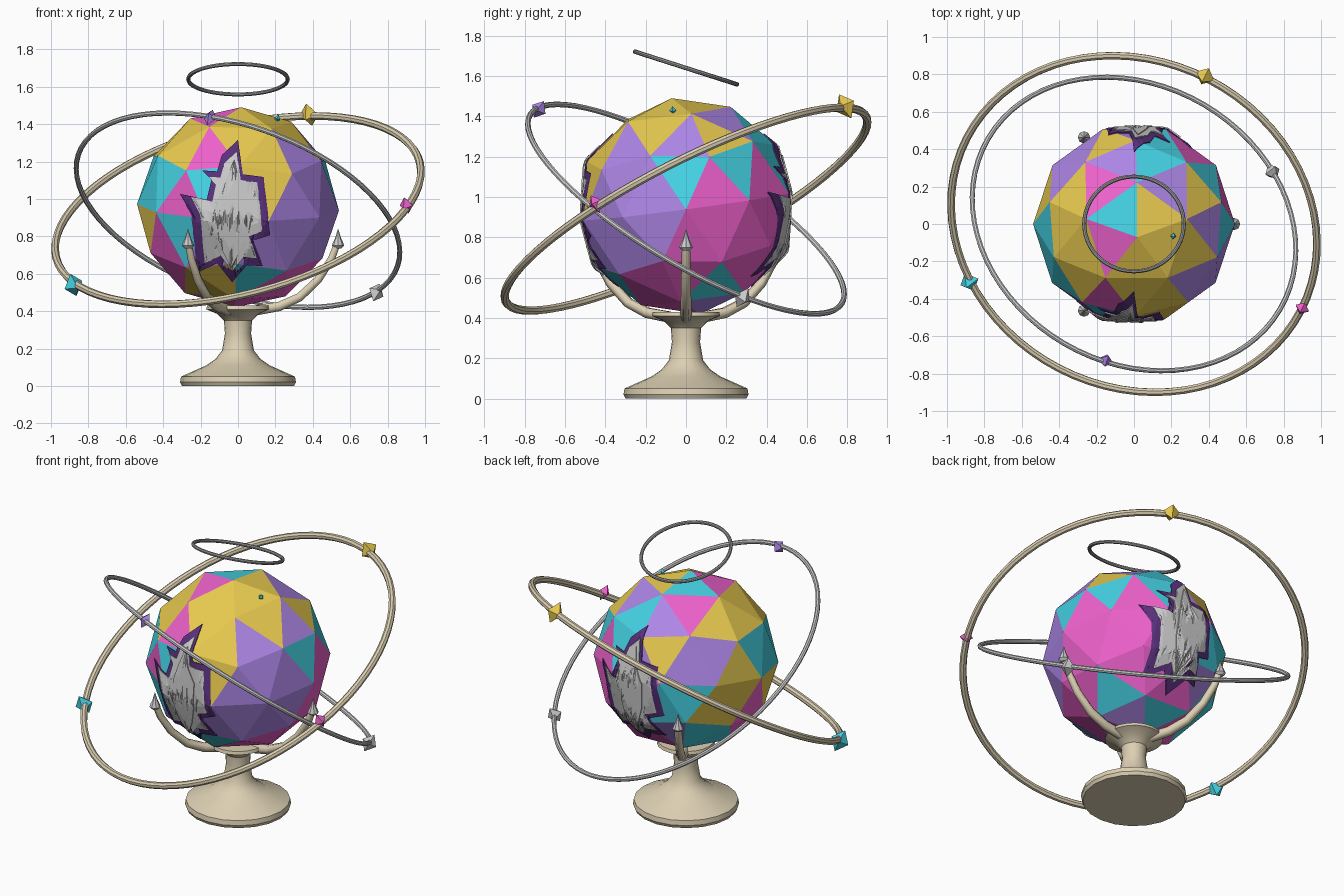
import bpy, bmesh, math
from mathutils import Vector, Matrix
from mathutils.bvhtree import BVHTree

if "Cube" in bpy.data.objects:
    bpy.data.objects.remove(bpy.data.objects["Cube"])

C = Vector((0, 0, 0.955))   # globe centre
R = 0.54                    # globe radius


def material(name, rgb):
    m = bpy.data.materials.new(name)
    m.diffuse_color = (*rgb, 1)
    m.use_nodes = True
    m.node_tree.nodes["Principled BSDF"].inputs["Base Color"].default_value = m.diffuse_color
    return m


TAN = material("tan", (0.72, 0.63, 0.45))
SILVER = material("silver", (0.6, 0.6, 0.62))
DARK = material("dark_grey", (0.33, 0.33, 0.34))
WHITE = material("pale", (0.78, 0.78, 0.8))
PLUM = material("plum", (0.1, 0.03, 0.2))
YELLOW = material("yellow", (0.82, 0.6, 0.08))
PURPLE = material("purple", (0.42, 0.24, 0.8))
PINK = material("pink", (0.85, 0.12, 0.6))
CYAN = material("cyan", (0.06, 0.65, 0.78))


def mesh_object(name, verts, faces, mats, smooth=False):
    me = bpy.data.meshes.new(name)
    me.from_pydata([tuple(v) for v in verts], [], faces)
    for m in mats:
        me.materials.append(m)
    bm = bmesh.new()
    bm.from_mesh(me)
    bmesh.ops.remove_doubles(bm, verts=bm.verts, dist=1e-5)
    bmesh.ops.recalc_face_normals(bm, faces=bm.faces)
    bm.to_mesh(me)
    bm.free()
    ob = bpy.data.objects.new(name, me)
    bpy.context.collection.objects.link(ob)
    if smooth:
        shade(ob)
    return ob


def shade(ob):
    bpy.ops.object.select_all(action='DESELECT')
    ob.select_set(True)
    bpy.context.view_layer.objects.active = ob
    bpy.ops.object.shade_smooth_by_angle(angle=math.radians(32))


def lathe(name, profile, mat, n=20, loc=(0, 0, 0)):
    verts = [Vector((r * math.cos(2 * math.pi * i / n), r * math.sin(2 * math.pi * i / n), z)) + Vector(loc)
             for r, z in profile for i in range(n)]
    faces = [(k * n + i, k * n + (i + 1) % n, (k + 1) * n + (i + 1) % n, (k + 1) * n + i)
             for k in range(len(profile) - 1) for i in range(n)]
    faces += [tuple(range(n)), tuple(range(len(verts) - n, len(verts)))]
    return mesh_object(name, verts, faces, [mat], True)


# Faceted globe: each of the 20 base triangles splits into 4 coloured facets
def polar(deg, z):
    a, r = math.radians(deg), math.sqrt(1 - z * z)
    return Vector((r * math.cos(a), r * math.sin(a), z))


top, bottom = Vector((0, 0, 1)), Vector((0, 0, -1))
upper = [polar(18 + 72 * i, 0.4472) for i in range(5)]
lower = [polar(54 + 72 * i, -0.4472) for i in range(5)]
# letters: first, second, third corner facet, then the middle facet
cap = ["YYCP", "CPYK", "KYYY", "YKYY", "YPPY"]
band_up = ["CCKK", "YPCP", "CCYC", "CYPC", "PCPP"]
band_down = ["KCPK", "YKYY", "KPKC", "PPPP", "KKKK"]
base = ["CKPK", "KCKC", "KKYY", "KCKK", "PKKC"]
tilt = Matrix.Rotation(math.radians(1.8), 3, 'Y') @ Matrix.Rotation(math.radians(7.5), 3, 'X')
verts, faces, letters = [], [], ""
for i in range(5):
    j = (i + 1) % 5
    for tri, code in (((top, upper[i], upper[j]), cap[i]),
                      ((upper[i], upper[j], lower[i]), band_up[i]),
                      ((lower[i], lower[j], upper[j]), band_down[i]),
                      ((bottom, lower[i], lower[j]), base[i])):
        a, b, c = tri
        ab, bc, ca = (a + b).normalized(), (b + c).normalized(), (c + a).normalized()
        for facet in ((a, ab, ca), (b, bc, ab), (c, ca, bc), (ab, bc, ca)):
            faces.append(tuple(range(len(verts), len(verts) + 3)))
            verts += [C + R * (tilt @ v) for v in facet]
        letters += code
surface = BVHTree.FromPolygons(verts, faces)
globe = mesh_object("globe", verts, faces, [YELLOW, PURPLE, PINK, CYAN])
for poly, letter in zip(globe.data.polygons, letters):
    poly.material_index = "YPKC".index(letter)

# Pedestal
lathe("pedestal", [(0.30, 0), (0.31, 0.02), (0.305, 0.05), (0.17, 0.11), (0.12, 0.145), (0.085, 0.19), (0.07, 0.28),
                   (0.075, 0.35), (0.11, 0.385), (0.17, 0.41), (0.165, 0.43), (0.1, 0.43)], TAN)

# Three curved prongs with pointed tips
for i in range(3):
    a = math.radians(120 * i)
    cu = bpy.data.curves.new("prong", 'CURVE')
    cu.dimensions = '3D'
    cu.bevel_depth = 0.027
    cu.bevel_resolution = 1
    cu.use_fill_caps = True
    sp = cu.splines.new('POLY')
    path = [(0.1, 0.405), (0.22, 0.425), (0.33, 0.475), (0.43, 0.57), (0.5, 0.68), (0.53, 0.76)]
    sp.points.add(len(path) - 1)
    for k, (p, (r, z)) in enumerate(zip(sp.points, path)):
        p.co = (r * math.cos(a), r * math.sin(a), z, 1)
        p.radius = 1.15 - 0.08 * k
    cu.materials.append(TAN)
    bpy.context.collection.objects.link(bpy.data.objects.new("prong", cu))
    lathe("prong_tip", [(0.018, 0.735), (0.033, 0.75), (0.026, 0.77), (0.016, 0.79), (0.001, 0.84)],
          WHITE, 8, (0.535 * math.cos(a), 0.535 * math.sin(a), 0))


# Orbit rings and halo
def ring(name, centre, normal, radius, tube, mat):
    bpy.ops.mesh.primitive_torus_add(major_radius=radius, minor_radius=tube, major_segments=72, minor_segments=8,
                                     location=centre, rotation=normal.to_track_quat('Z', 'Y').to_euler())
    ob = bpy.context.object
    ob.name = name
    ob.data.materials.append(mat)
    shade(ob)


OUT = Vector((-0.23, -0.445, 0.865)).normalized()
INN = Vector((0.29, 0.496, 0.818)).normalized()
RING_C = Vector((0, 0, 0.94))
ring("outer_ring", RING_C, OUT, 1.005, 0.021, TAN)
ring("inner_ring", RING_C, INN, 0.904, 0.014, SILVER)
ring("halo", (0, 0, 1.64), Vector((0, math.sin(0.31), math.cos(0.31))), 0.266, 0.011, DARK)


# Octahedral gems threaded on the rings
def gem(name, pos, normal, size, mat):
    radial = Vector(pos) - C
    radial = (radial - normal * radial.dot(normal)).normalized()
    side = normal.cross(radial)
    p = Vector(pos)
    v = [p + s * d for d in (radial * size, side * size, normal * size * 1.25) for s in (1, -1)]
    mesh_object(name, v, [(a, b, c) for a in (0, 1) for b in (2, 3) for c in (4, 5)], [mat])


gem("yellow_gem", (0.38, 0.79, 1.45), OUT, 0.055, YELLOW)
gem("cyan_gem", (-0.88, -0.31, 0.54), OUT, 0.055, CYAN)
gem("pink_gem", (0.9, -0.45, 0.965), OUT, 0.04, PINK)
gem("purple_gem", (-0.15, -0.73, 1.435), INN, 0.04, PURPLE)
gem("silver_gem", (0.74, 0.28, 0.5), INN, 0.046, SILVER)
gem("globe_stud", (0.21, -0.065, 1.43), Vector((0.4, -0.1, 0.9)).normalized(), 0.017, CYAN)

# Jagged claw-shaped emblem, layered on the front and back of the globe
outline = [(0, 1.31), (0.025, 1.13), (0.135, 1.115), (0.095, 0.98), (0.1, 0.86), (0.17, 0.81), (0.08, 0.78),
           (0.065, 0.72), (0.13, 0.645), (0.045, 0.65), (-0.03, 0.56), (-0.11, 0.66), (-0.215, 0.61), (-0.175, 0.7),
           (-0.12, 0.73), (-0.16, 0.81), (-0.155, 0.93), (-0.25, 0.95), (-0.305, 1.025), (-0.165, 0.995),
           (-0.14, 1.1), (-0.19, 1.15), (-0.11, 1.145), (-0.085, 1.23)]
inner = [(-0.025 + 0.78 * (x + 0.025), 0.93 + 0.84 * (z - 0.93)) for x, z in outline]
core = [(-0.02, 1.2), (0.005, 1.08), (0.05, 1.0), (0.045, 0.85), (0.01, 0.73), (-0.035, 0.64), (-0.08, 0.73),
        (-0.1, 0.86), (-0.09, 1.0), (-0.06, 1.1)]


def emblem(name, pts, lift, mat, turn):
    bm = bmesh.new()
    bm.faces.new([bm.verts.new((x * turn, 0, z)) for x, z in pts])
    bmesh.ops.triangulate(bm, faces=bm.faces)
    bmesh.ops.subdivide_edges(bm, edges=bm.edges, cuts=4, use_grid_fill=True)
    for v in bm.verts:
        hit = surface.ray_cast(Vector((v.co.x, -2 * turn, v.co.z)), Vector((0, turn, 0)))[0]
        v.co = hit + (hit - C).normalized() * lift
    bmesh.ops.recalc_face_normals(bm, faces=bm.faces)
    me = bpy.data.meshes.new(name)
    bm.to_mesh(me)
    bm.free()
    me.materials.append(mat)
    ob = bpy.data.objects.new(name, me)
    bpy.context.collection.objects.link(ob)
    sol = ob.modifiers.new("thickness", 'SOLIDIFY')
    sol.thickness = 0.006
    sol.offset = 0


for side, turn in (("front", 1), ("back", -1)):
    emblem(side + "_emblem_border", outline, 0.005, PLUM, turn)
    emblem(side + "_emblem_body", inner, 0.011, SILVER, turn)
    emblem(side + "_emblem_core", core, 0.017, WHITE, turn)
